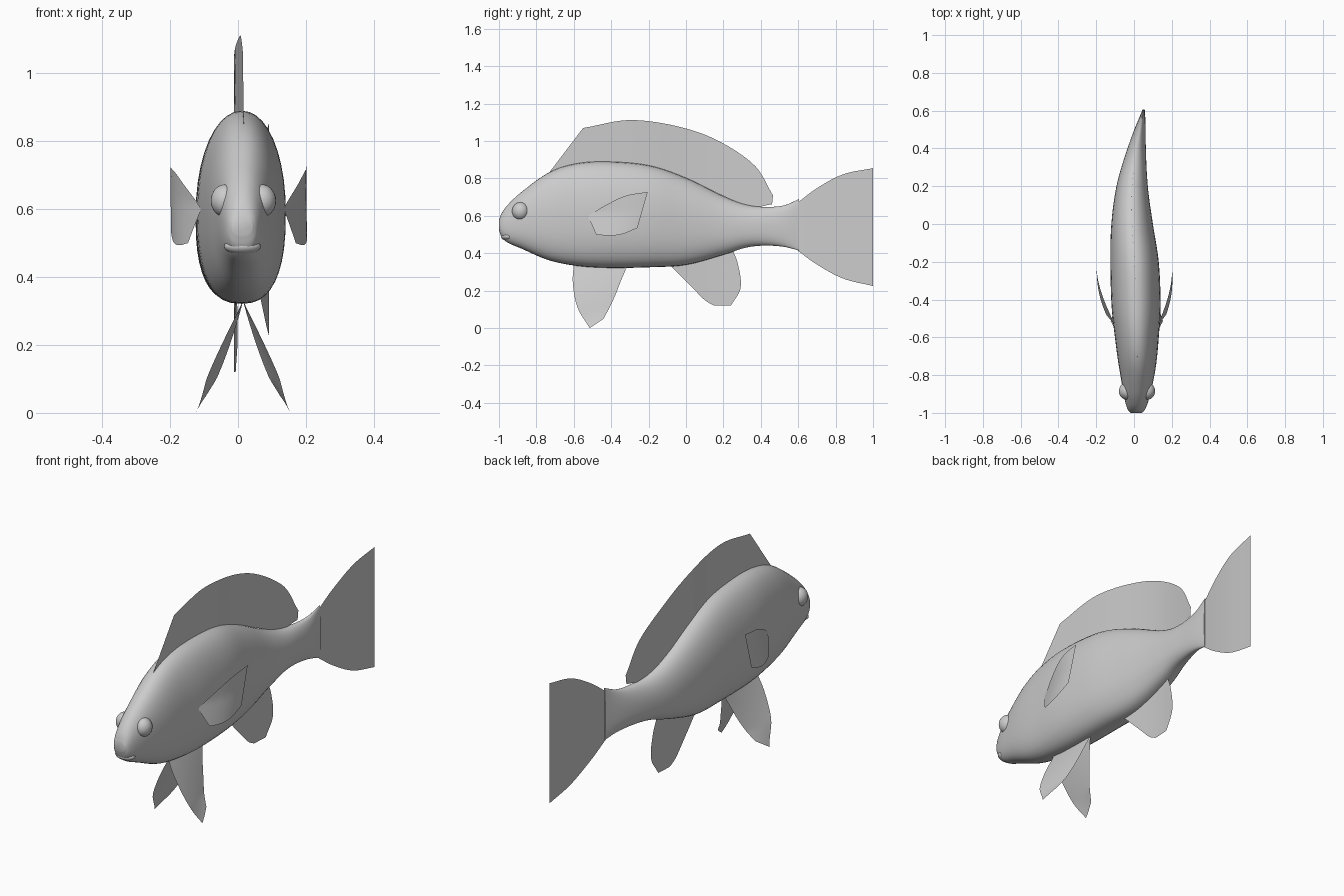
import bpy, math
from mathutils import Vector

if "Cube" in bpy.data.objects:
    bpy.data.objects.remove(bpy.data.objects["Cube"])


def smooth_path(pts, n):
    """Catmull-Rom samples through points, n per span."""
    p = [Vector(q) for q in pts]
    p = [2 * p[0] - p[1]] + p + [2 * p[-1] - p[-2]]
    out = []
    for i in range(1, len(p) - 2):
        a, b, c, d = p[i - 1:i + 3]
        for k in range(n):
            t = k / n
            out.append(0.5 * (2 * b + (c - a) * t + (2 * a - 5 * b + 4 * c - d) * t * t
                              + (3 * b - a - 3 * c + d) * t ** 3))
    return out + [p[-2]]


def make(name, verts, faces, angle=60):
    me = bpy.data.meshes.new(name)
    me.from_pydata([tuple(v) for v in verts], [], faces)
    me.update()
    ob = bpy.data.objects.new(name, me)
    bpy.context.collection.objects.link(ob)
    bpy.ops.object.select_all(action='DESELECT')
    ob.select_set(True)
    bpy.context.view_layer.objects.active = ob
    bpy.ops.object.shade_smooth_by_angle(angle=math.radians(angle))
    return ob


# Swimming curve of the spine, seen from above: (y, x)
SPINE = smooth_path([(-1, .012), (-.8, .018), (-.6, .015), (-.4, .01), (-.2, .003), (0, -.01),
                     (.2, -.01), (.4, .014), (.6, .05), (.8, .078), (1, .092)], 6)


def spine(y):
    for a, b in zip(SPINE, SPINE[1:]):
        if y <= b[0]:
            return a[1] + (b[1] - a[1]) * (y - a[0]) / (b[0] - a[0])
    return SPINE[-1][1]


# Body: lofted rings, stations are top (y, z), bottom z and half width
TOP = [(-1, .575), (-.985, .615), (-.95, .662), (-.88, .727), (-.74, .828), (-.6, .877), (-.43, .89),
       (-.2, .87), (0, .803), (.2, .705), (.32, .66), (.42, .648), (.52, .655), (.605, .69)]
BOTTOM = [.525, .485, .455, .425, .365, .335, .322, .325, .338, .392, .43, .441, .435, .415]
WIDTH = [.03, .044, .058, .075, .1, .116, .13, .128, .11, .083, .063, .045, .026, .006]
stations = smooth_path([(y, z, b, w) for (y, z), b, w in zip(TOP, BOTTOM, WIDTH)], 5)
N = 40
verts, faces = [], []
for y, top, bot, w in stations:
    mid = bot + (top - bot) * .47
    for k in range(N):
        a = 2 * math.pi * k / N
        c, s = math.cos(a), math.sin(a)
        e = 2 / 2.1 if s > 0 else 2 / 2.5
        h = top - mid if s > 0 else mid - bot
        verts.append((spine(y) + w * math.copysign(abs(c) ** e, c), y,
                      mid + h * math.copysign(abs(s) ** e, s)))
for i in range(len(stations) - 1):
    for k in range(N):
        j = (k + 1) % N
        faces.append((i * N + k, i * N + j, (i + 1) * N + j, (i + 1) * N + k))
faces.append(tuple(range(N))[::-1])
faces.append(tuple(range(len(verts) - N, len(verts))))
make("body", verts, faces)


def ball(name, loc, scale):
    bpy.ops.mesh.primitive_uv_sphere_add(segments=28, ring_count=16, radius=1, location=loc)
    ob = bpy.context.object
    ob.name = name
    ob.scale = scale
    bpy.ops.object.shade_smooth()


# Eyes and lips
for side, s in (("right", 1), ("left", -1)):
    ball(side + "_eye", (.016 + s * .054, -.885, .625), (.042, .045, .048))
ball("upper_lip", (.013, -.962, .542), (.05, .037, .026))
ball("lower_lip", (.013, -.952, .49), (.054, .037, .024))


def fin(name, edge_a, edge_b, xfun=lambda y, z: spine(y), rows=8, n=8):
    """Thin sheet ruled between two smooth edges given as (y, z)."""
    A, B = smooth_path(edge_a, n), smooth_path(edge_b, n)
    verts, faces, m = [], [], len(A)
    for r in range(rows + 1):
        for a, b in zip(A, B):
            y, z = a.lerp(b, r / rows)
            verts.append((xfun(y, z), y, z))
    for r in range(rows):
        for i in range(m - 1):
            k = r * m + i
            faces.append((k, k + 1, k + m + 1, k + m))
    make(name, verts, faces)


# Middle fins follow the spine
fin("dorsal_fin",
    [(-.74, .82), (-.4, .875), (0, .79), (.32, .656), (.46, .661)],
    [(-.55, 1.07), (-.27, 1.112), (.08, 1.042), (.35, .885), (.465, .71)])
fin("tail_fin",
    [(.59, .42), (.7, .34), (.84, .265), (1, .225)],
    [(.59, .665), (.7, .748), (.84, .822), (1, .855)])
fin("anal_fin",
    [(-.09, .34), (.03, .22), (.1, .15), (.15, .12)],
    [(.24, .44), (.278, .34), (.292, .215), (.24, .12)])

# Paired fins, one each side
for side, s in (("right", 1), ("left", -1)):
    fin(side + "_pelvic_fin",
        [(-.6, .34), (-.605, .24), (-.58, .11), (-.515, 0)],
        [(-.31, .34), (-.345, .26), (-.385, .16), (-.44, .05)],
        lambda y, z: .015 + s * max(.002, (.33 - z) * (.42 - .8 * (y + .515)
                                                     * min(1, z / .1))))
    fin(side + "_pectoral_fin",
        [(-.525, .6), (-.42, .662), (-.32, .708), (-.205, .728)],
        [(-.48, .5), (-.41, .494), (-.34, .503), (-.26, .535)],
        lambda y, z: .013 - .04 * (y + .52) + s * (.118 + .082 * math.sin(
            min(1, max(0, (y + .525) / .3 + max(0, .62 - z) * 1.5)) * math.pi / 2)))
